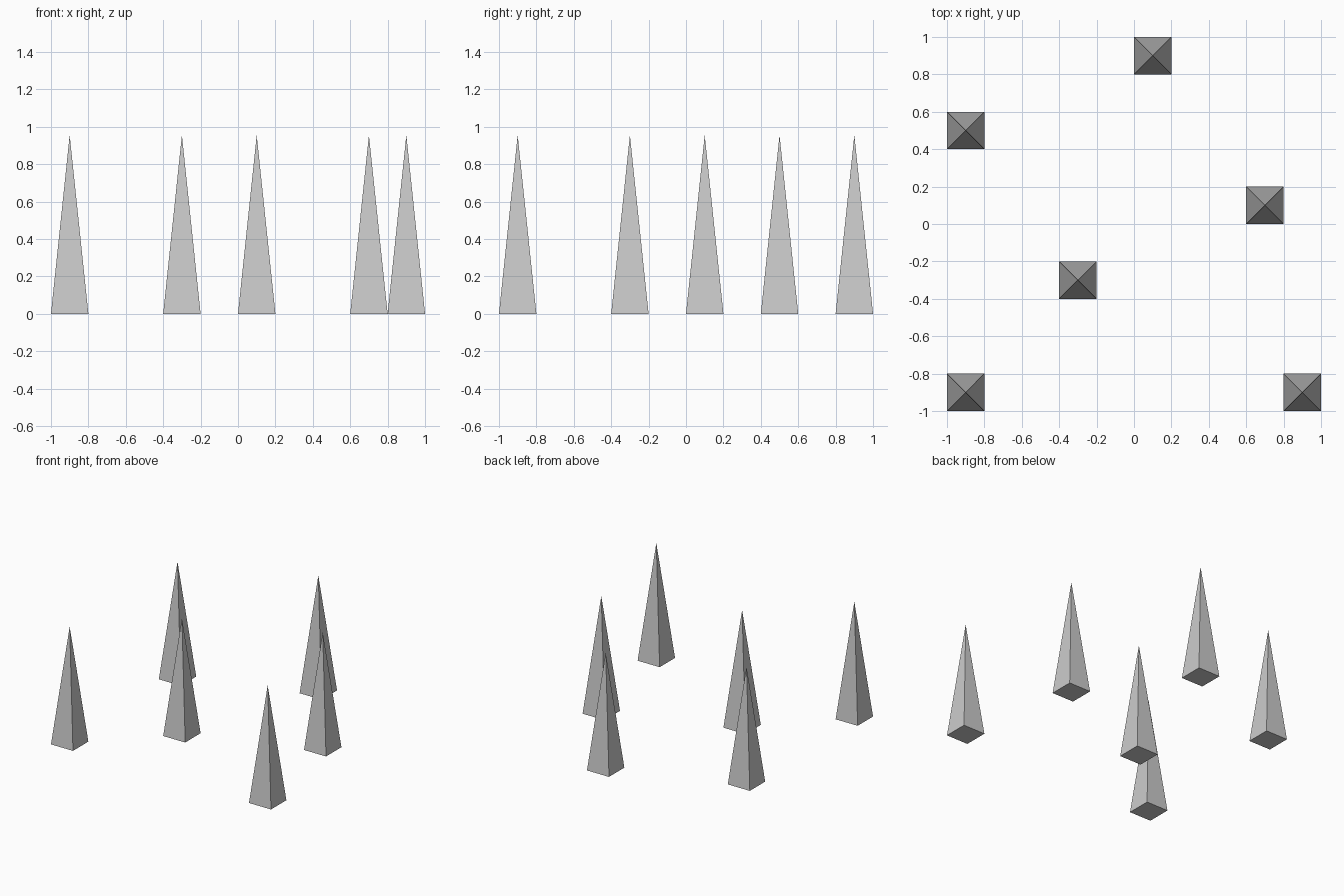
import bpy
import math

if "Cube" in bpy.data.objects:
    bpy.data.objects.remove(bpy.data.objects["Cube"])

HALF = 0.1       # half width of each square base
HEIGHT = 0.955   # apex height

# Base centres of the scattered spikes
CENTRES = [(-0.9, 0.5), (0.1, 0.9), (0.7, 0.1),
           (-0.3, -0.3), (-0.9, -0.9), (0.9, -0.9)]


def spike(name, x, y):
    """Square pyramid with a closed base, sides aligned to x and y."""
    bpy.ops.mesh.primitive_cone_add(
        vertices=4, radius1=HALF * math.sqrt(2), radius2=0, depth=HEIGHT,
        end_fill_type='NGON', location=(x, y, HEIGHT / 2),
        rotation=(0, 0, math.radians(45)))
    obj = bpy.context.object
    obj.name = name
    bpy.ops.object.transform_apply(location=False, rotation=True, scale=False)
    return obj


# Six identical spikes
for i, (x, y) in enumerate(CENTRES, 1):
    spike(f"spike_{i}", x, y)
